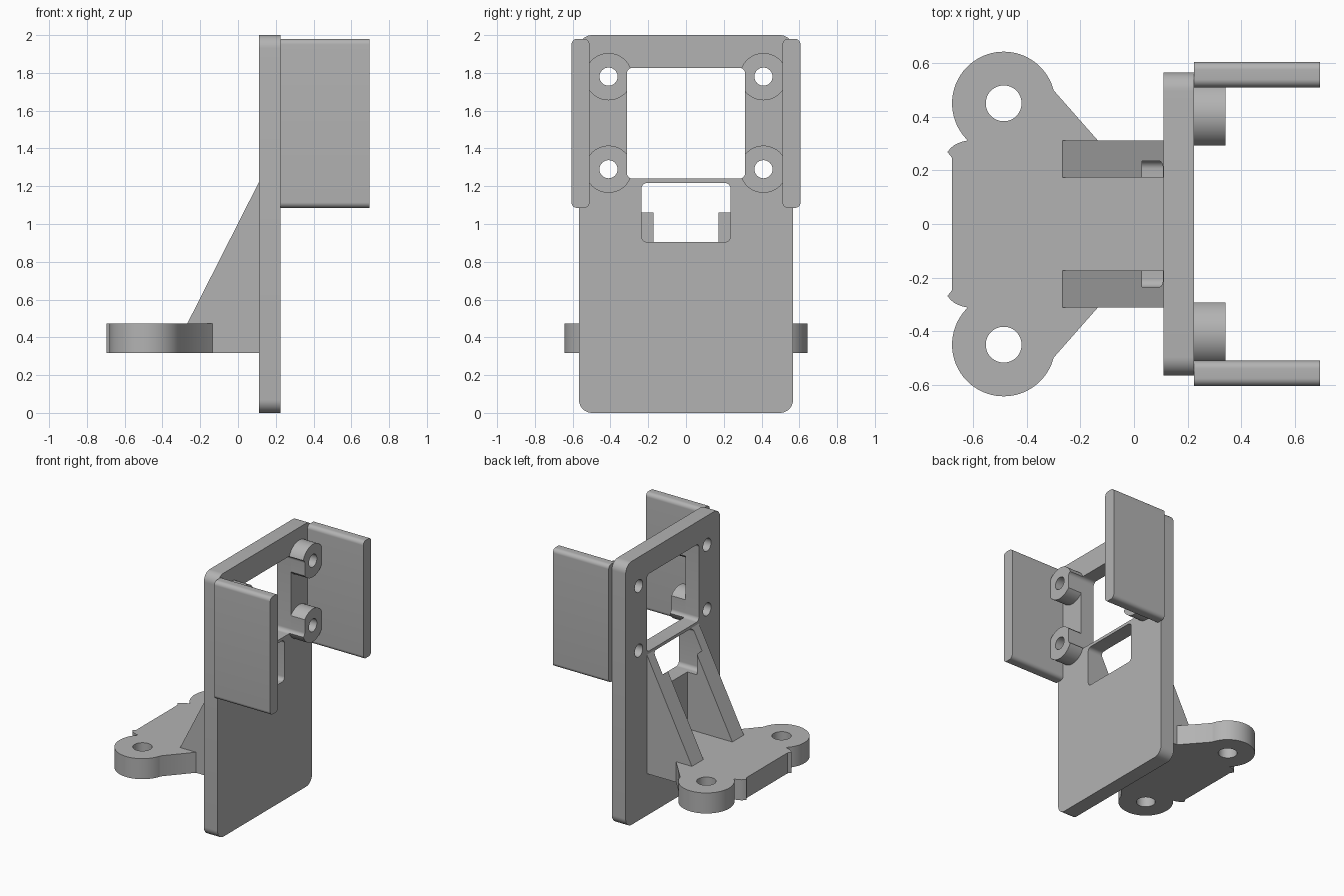
import bpy, bmesh, math
from mathutils import Vector

if "Cube" in bpy.data.objects:
    bpy.data.objects.remove(bpy.data.objects["Cube"])

grey = bpy.data.materials.new("plain grey")
grey.diffuse_color = (0.45, 0.45, 0.45, 1)
grey.use_nodes = True
grey.node_tree.nodes["Principled BSDF"].inputs["Base Color"].default_value = grey.diffuse_color


def arc(cx, cy, r, a0, a1, n):
    return [(cx + r * math.cos(math.radians(a0 + (a1 - a0) * i / n)),
             cy + r * math.sin(math.radians(a0 + (a1 - a0) * i / n))) for i in range(n + 1)]


def circle(cx, cy, r, n=64):
    return arc(cx, cy, r, 0, 360, n)[:-1]


def rounded(x0, x1, y0, y1, r):
    return (arc(x1 - r, y1 - r, r, 0, 90, 10) + arc(x0 + r, y1 - r, r, 90, 180, 10)
            + arc(x0 + r, y0 + r, r, 180, 270, 10) + arc(x1 - r, y0 + r, r, 270, 360, 10))


def extrude(name, pts, axis, lo, hi):
    """Extrude a 2D profile along x (yz profile), y (xz) or z (xy)."""
    place = {"x": lambda p: (lo, p[0], p[1]), "y": lambda p: (p[0], lo, p[1]),
             "z": lambda p: (p[0], p[1], lo)}[axis]
    bm = bmesh.new()
    face = bm.faces.new([bm.verts.new(place(p)) for p in pts])
    new = bmesh.ops.extrude_face_region(bm, geom=[face])["geom"]
    step = Vector([hi - lo if a == axis else 0 for a in "xyz"])
    bmesh.ops.translate(bm, vec=step, verts=[g for g in new if isinstance(g, bmesh.types.BMVert)])
    bmesh.ops.recalc_face_normals(bm, faces=bm.faces)
    mesh = bpy.data.meshes.new(name)
    bm.to_mesh(mesh)
    bm.free()
    mesh.materials.append(grey)
    obj = bpy.data.objects.new(name, mesh)
    bpy.context.collection.objects.link(obj)
    return obj


def cut(obj, pts, axis, lo, hi):
    """Subtract an extruded profile and discard the cutter."""
    cutter = extrude("cutter", pts, axis, lo, hi)
    mod = obj.modifiers.new("cut", "BOOLEAN")
    mod.operation, mod.solver, mod.object = "DIFFERENCE", "EXACT", cutter
    bpy.context.view_layer.objects.active = obj
    bpy.ops.object.modifier_apply(modifier=mod.name)
    bpy.data.objects.remove(cutter)


window = rounded(-0.313, 0.313, 1.24, 1.827, 0.03)
slot = rounded(-0.236, 0.236, 0.905, 1.217, 0.03)
screws = [(s, y, z) for s, y in (("left", -0.41), ("right", 0.41)) for z in (1.29, 1.78)]

# Upright plate with window, slot and screw holes
plate = extrude("upright_plate", rounded(-0.567, 0.567, 0, 2, 0.07), "x", 0.11, 0.225)
cut(plate, window, "x", 0, 0.5)
cut(plate, slot, "x", 0.03, 0.5)
for _, y, z in screws:
    cut(plate, circle(y, z, 0.048, 32), "x", 0, 0.5)

# Screw bosses, trimmed by the window
for side, y, z in screws:
    boss = extrude(f"screw_boss_{side}", circle(y, z, 0.125), "x", 0.225, 0.342)
    cut(boss, window, "x", 0, 0.5)
    cut(boss, circle(y, z, 0.048, 32), "x", 0, 0.5)

# Side guards and triangular gussets
for side, s in (("left", -1), ("right", 1)):
    y0, y1 = sorted((s * 0.511, s * 0.606))
    extrude(f"side_guard_{side}", rounded(y0, y1, 1.085, 1.98, 0.03), "x", 0.225, 0.695)
    gusset = extrude(f"gusset_{side}", [(-0.27, 0.47), (0.11, 1.22), (0.115, 1.22), (0.115, 0.47)],
                     "y", s * 0.173, s * 0.312)
    cut(gusset, slot, "x", 0.03, 0.5)

# Mounting foot with two rounded lugs
half = ([(0.115, 0.312), (-0.135, 0.312)] + arc(-0.487, 0.451, 0.193, 14.5, 226, 48)
        + [(-0.645, 0.307), (-0.67, 0.296), (-0.686, 0.283), (-0.697, 0.269), (-0.68, 0.247)])
foot = extrude("mounting_foot", half + [(x, -y) for x, y in reversed(half)], "z", 0.318, 0.474)
for y in (-0.451, 0.451):
    cut(foot, circle(-0.487, y, 0.067, 48), "z", 0, 1)

# Smooth curved walls, keep edges sharp
for obj in bpy.data.objects:
    obj.select_set(True)
bpy.context.view_layer.objects.active = plate
bpy.ops.object.shade_smooth_by_angle(angle=math.radians(30))
